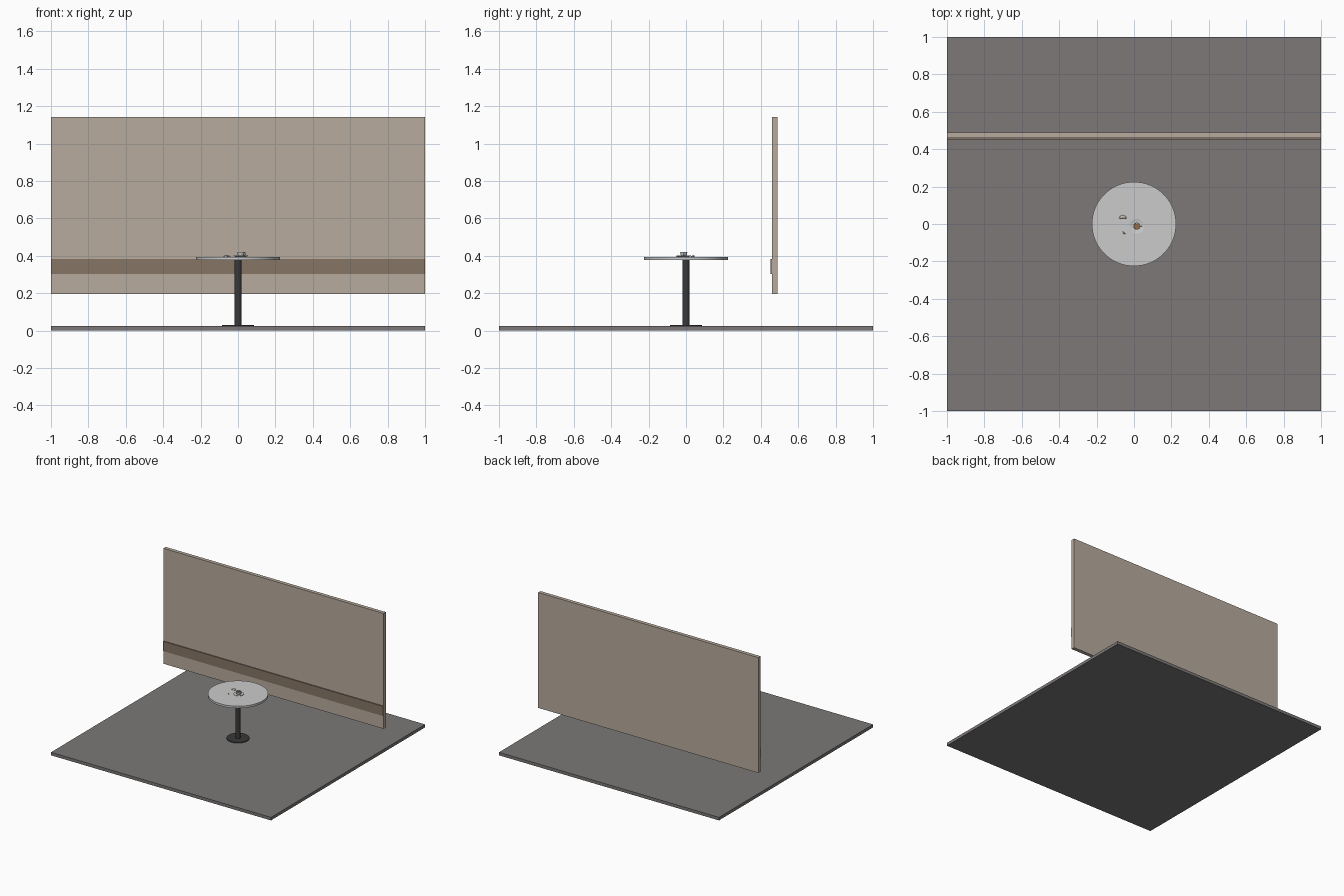
import bpy, bmesh, math
from mathutils import Vector

if "Cube" in bpy.data.objects:
    bpy.data.objects.remove(bpy.data.objects["Cube"])


def material(name, rgb):
    m = bpy.data.materials.new(name)
    m.diffuse_color = (*rgb, 1)
    m.use_nodes = True
    m.node_tree.nodes["Principled BSDF"].inputs["Base Color"].default_value = m.diffuse_color
    return m


FLOOR = material("floor_grey", (0.20, 0.19, 0.185))
WALL = material("wall_taupe", (0.48, 0.41, 0.34))
RAIL = material("rail_brown", (0.24, 0.18, 0.13))
METAL = material("dark_metal", (0.04, 0.04, 0.04))
COFFEE = material("coffee", (0.30, 0.15, 0.06))
PASTRY = material("pastry", (0.55, 0.50, 0.42))


def finish(name, bm, mat=None, smooth=False):
    bmesh.ops.recalc_face_normals(bm, faces=bm.faces)
    me = bpy.data.meshes.new(name)
    bm.to_mesh(me)
    bm.free()
    ob = bpy.data.objects.new(name, me)
    bpy.context.collection.objects.link(ob)
    if mat:
        me.materials.append(mat)
    if smooth:
        bpy.ops.object.select_all(action='DESELECT')
        ob.select_set(True)
        bpy.context.view_layer.objects.active = ob
        bpy.ops.object.shade_smooth_by_angle(angle=math.radians(35))
    return ob


def box(name, lo, hi, mat):
    bm = bmesh.new()
    bmesh.ops.create_cube(bm, size=1)
    lo, hi = Vector(lo), Vector(hi)
    for v in bm.verts:
        v.co = (lo + hi) / 2 + v.co * (hi - lo)
    return finish(name, bm, mat)


def lathe(name, profile, center=(0, 0), mat=None, steps=48):
    """Spin an (r, z) profile that starts and ends on the axis."""
    bm = bmesh.new()
    pts = [bm.verts.new((r, 0, z)) for r, z in profile]
    edges = [bm.edges.new(p) for p in zip(pts, pts[1:])]
    bmesh.ops.spin(bm, geom=pts + edges, cent=(0, 0, 0), axis=(0, 0, 1),
                   angle=2 * math.pi, steps=steps)
    bmesh.ops.remove_doubles(bm, verts=bm.verts, dist=1e-5)
    bmesh.ops.translate(bm, verts=bm.verts, vec=(*center, 0))
    return finish(name, bm, mat, True)


def tube(name, path, radii, mat, flat=1.0, sides=12):
    """Sweep a round section with changing radius along a path."""
    bm = bmesh.new()
    path = [Vector(p) for p in path]
    rings = []
    for i, (p, r) in enumerate(zip(path, radii)):
        d = (path[min(i + 1, len(path) - 1)] - path[max(i - 1, 0)]).normalized()
        side = d.cross(Vector((0, 0, 1))).normalized()
        up = side.cross(d)
        rings.append([bm.verts.new(p + side * r * math.cos(a) + up * r * flat * math.sin(a))
                      for a in (2 * math.pi * k / sides for k in range(sides))])
    for a, b in zip(rings, rings[1:]):
        for k in range(sides):
            bm.faces.new((a[k], a[k - 1], b[k - 1], b[k]))
    bm.faces.new(rings[0])
    bm.faces.new(rings[-1])
    return finish(name, bm, mat, True)


# Room: floor slab, back panel, rail on the panel's front
box("floor", (-1, -1, 0), (1, 1, 0.025), FLOOR)
box("back_wall", (-1, 0.46, 0.195), (1, 0.49, 1.143), WALL)
box("wall_rail", (-1, 0.452, 0.303), (1, 0.46, 0.383), RAIL)

# Pedestal table
lathe("table_foot", [(0, 0.023), (0.085, 0.023), (0.085, 0.031), (0, 0.031)], mat=METAL)
lathe("table_post", [(0, 0.028), (0.02, 0.028), (0.02, 0.38), (0, 0.38)], mat=METAL, steps=24)
lathe("table_top", [(0, 0.377), (0.225, 0.377), (0.225, 0.394), (0, 0.394)], steps=64)

# Cup, saucer and coffee
C = (0.015, -0.012)
lathe("saucer", [(0, 0.393), (0.022, 0.393), (0.039, 0.399), (0.039, 0.401),
                 (0.022, 0.397), (0, 0.397)], C, steps=32)
lathe("cup", [(0, 0.397), (0.013, 0.397), (0.018, 0.407), (0.019, 0.421),
              (0.016, 0.421), (0.015, 0.408), (0.011, 0.400), (0, 0.400)], C, steps=32)
lathe("coffee_surface", [(0, 0.410), (0.0155, 0.410), (0.0155, 0.417), (0, 0.417)],
      C, COFFEE, steps=32)
angles = [math.radians(-80 + 20 * i) for i in range(9)]
tube("cup_handle", [(C[0] + 0.017 + 0.009 * math.cos(a), C[1], 0.411 + 0.007 * math.sin(a))
                    for a in angles], [0.002] * 9, None, sides=8)

# Crescent pastry and a small crumb piece resting on the table
arc = [math.radians(15 + 15 * i) for i in range(11)]
tube("pastry", [(-0.06 + 0.017 * math.cos(a), 0.026 + 0.012 * math.sin(a), 0.396) for a in arc],
     [0.003 + 0.006 * math.sin(math.pi * i / 10) for i in range(11)], PASTRY, flat=0.8)
tube("pastry_piece", [(-0.063, -0.041, 0.395), (-0.055, -0.047, 0.396), (-0.047, -0.053, 0.395)],
     [0.001, 0.004, 0.001], PASTRY)
